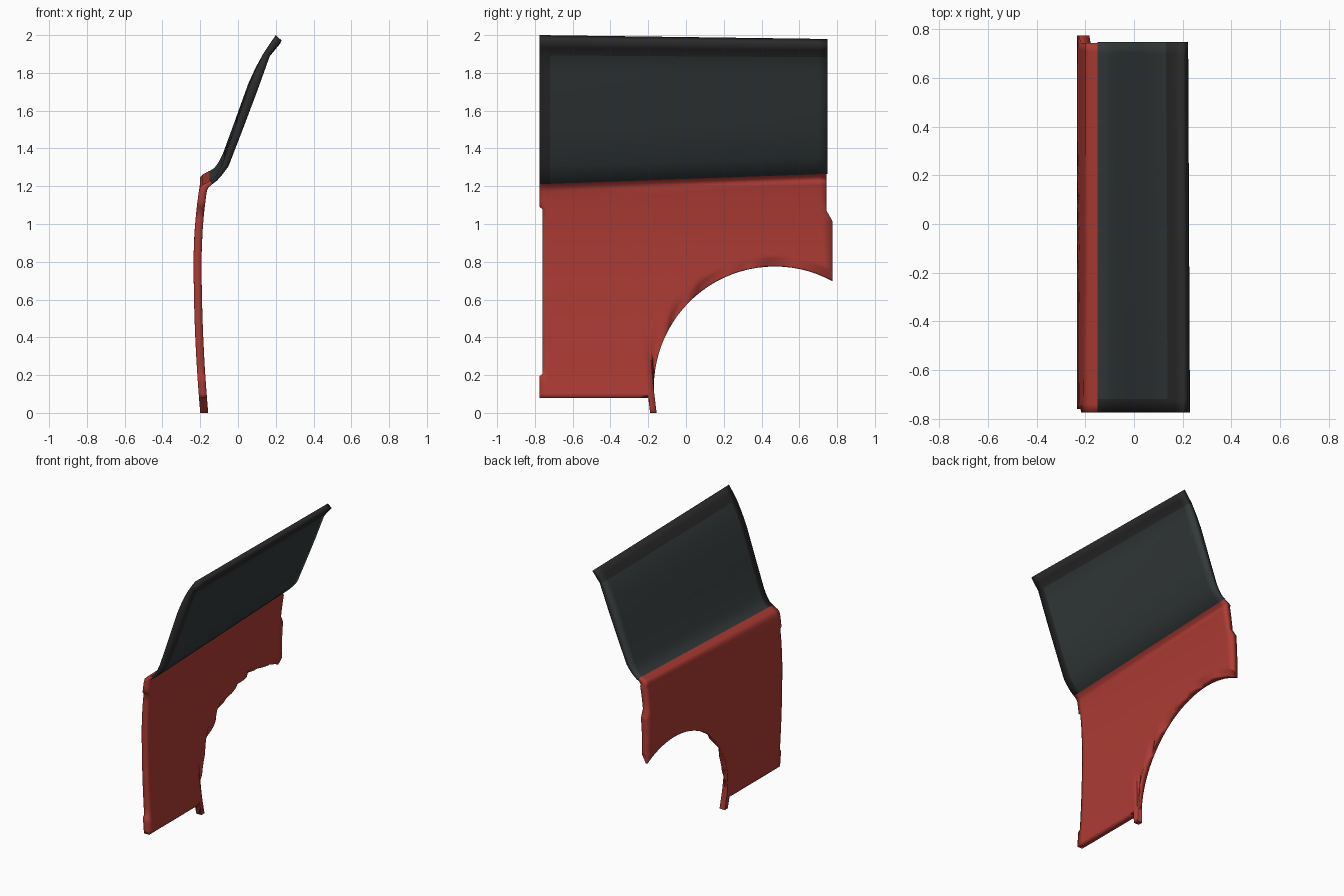
import bpy
import math
import random

random.seed(4)
if "Cube" in bpy.data.objects:
    bpy.data.objects.remove(bpy.data.objects["Cube"])


def material(name, rgb):
    mat = bpy.data.materials.new(name)
    mat.use_nodes = True
    mat.diffuse_color = (*rgb, 1)
    mat.node_tree.nodes["Principled BSDF"].inputs["Base Color"].default_value = (*rgb, 1)
    return mat


RED = material("red paint", (0.42, 0.044, 0.035))
GLASS = material("grey glass", (0.035, 0.043, 0.045))
BLACK = material("black trim", (0.024, 0.024, 0.024))


def slab(name, sections, materials, rule=None):
    """Skin U-shaped sections, running up one side and down the other, and cap both ends."""
    n, last = len(sections[0]), len(sections) - 1
    faces = [(i * n + j, i * n + j + 1, (i + 1) * n + j + 1, (i + 1) * n + j)
             for i in range(last) for j in range(n - 1)]
    for j in range(n // 2 - 1):
        cap = (j, j + 1, n - 2 - j, n - 1 - j)
        faces.append(cap[::-1])
        faces.append(tuple(last * n + k for k in cap))
    mesh = bpy.data.meshes.new(name)
    mesh.from_pydata([p for sec in sections for p in sec], [], faces)
    for mat in materials:
        mesh.materials.append(mat)
    if rule:
        for face in mesh.polygons:
            face.material_index = rule(face.center)
    obj = bpy.data.objects.new(name, mesh)
    bpy.context.collection.objects.link(obj)
    bpy.ops.object.select_all(action="DESELECT")
    obj.select_set(True)
    bpy.context.view_layer.objects.active = obj
    bpy.ops.object.shade_smooth_by_angle(angle=math.radians(100))


def sill(y):
    return 1.235 + 0.036 * y


# Door panel: wheel arch circle, thickness and row spacing
ARCH_Y, ARCH_Z, ARCH_R = 0.47, 0.135, 0.64
FRONT, REAR, THICK = -0.775, 0.775, 0.042
ROWS = [0, 0.02, 0.04, 0.07, 0.105, 0.115, 0.16, 0.22, 0.3, 0.4, 0.5,
        0.59, 0.6, 0.7, 0.8, 0.86, 0.915, 0.925, 0.96, 1]


def bulge(z):
    return -0.235 + (0.055 if z < 0.8 else 0.2) * (z - 0.8) ** 2


def panel_section(y_low, z_low, y_high, wear):
    """One section fanning from the lower edge up to the sill, closed around the bottom."""
    outer, inner = [], []
    z_high = sill(y_high) - 0.035
    for t in ROWS:
        z = z_low + (z_high - z_low) * t
        y = y_low + (y_high - y_low) * t
        if y == FRONT and 0.2 < z < 1.09:
            y = -0.76
        if y == REAR and z > 1.02:
            y = 0.745
        # worn, uneven inner lip along the arch
        gap = math.hypot(y - ARCH_Y, z - ARCH_Z) - ARCH_R
        lip = wear * max(0, 1 - max(gap, 0) / 0.05)
        outer.append((bulge(z), y, z))
        inner.append((bulge(z) + THICK * (1 - lip), y, z))
    # shoulder folding in under the glass
    s = sill(y)
    outer += [(-0.2, y, s - 0.012), (-0.188, y, s), (-0.15, y, s + 0.02)]
    inner += [(-0.162, y, s - 0.026), (-0.155, y, s - 0.012), (-0.135, y, s + 0.005)]
    return inner[::-1] + outer


edge = [(FRONT, 0.08, FRONT), (-0.73, 0.08, -0.74), (-0.6, 0.08, -0.65), (-0.45, 0.08, -0.55),
        (-0.32, 0.08, -0.46), (-0.24, 0.08, -0.41), (-0.195, 0.08, -0.37), (-0.19, 0, -0.34)]
sections = [panel_section(*e, 0) for e in edge]
steps = 32
start = math.pi + math.asin(ARCH_Z / ARCH_R)
end = math.acos((REAR - ARCH_Y) / ARCH_R)
for i in range(steps + 1):
    f = i / steps
    a = start + (end - start) * f
    y_low = REAR if i == steps else ARCH_Y + ARCH_R * math.cos(a)
    y_high = REAR if i == steps else -0.3 + 1.04 * f
    wear = random.choice((0, 0.3, 0.7))
    sections.append(panel_section(y_low, max(0, ARCH_Z + ARCH_R * math.sin(a)), y_high, wear))
slab("door_panel", sections, [RED])

# Window: x with height as a share of the way from sill to top edge
OUTSIDE = [(-0.15, 0.025), (-0.122, 0.052), (-0.1, 0.095), (-0.08, 0.15), (-0.015, 0.39),
           (0.058, 0.665), (0.098, 0.785), (0.138, 0.885), (0.17, 0.945), (0.2, 1.0)]
INSIDE = [(-0.135, 0.005), (-0.11, 0.03), (-0.085, 0.065), (-0.05, 0.125), (0.025, 0.37),
          (0.1, 0.62), (0.137, 0.75), (0.17, 0.865), (0.2, 0.915), (0.23, 0.965)]


def window_height(y, share):
    return sill(y) + (1.99 - 0.0135 * (y + 0.03) - sill(y)) * share


def window_section(y):
    return [(x - 0.005 * (y + 0.77) * share, y, window_height(y, share))
            for x, share in OUTSIDE + INSIDE[::-1]]


def window_rule(c):
    return 1 if c.y < -0.72 or c.z > window_height(c.y, 0.87) else 0


slab("window", [window_section(y) for y in (-0.775, -0.72, -0.35, 0, 0.35, 0.7, 0.748)],
     [GLASS, BLACK], window_rule)
